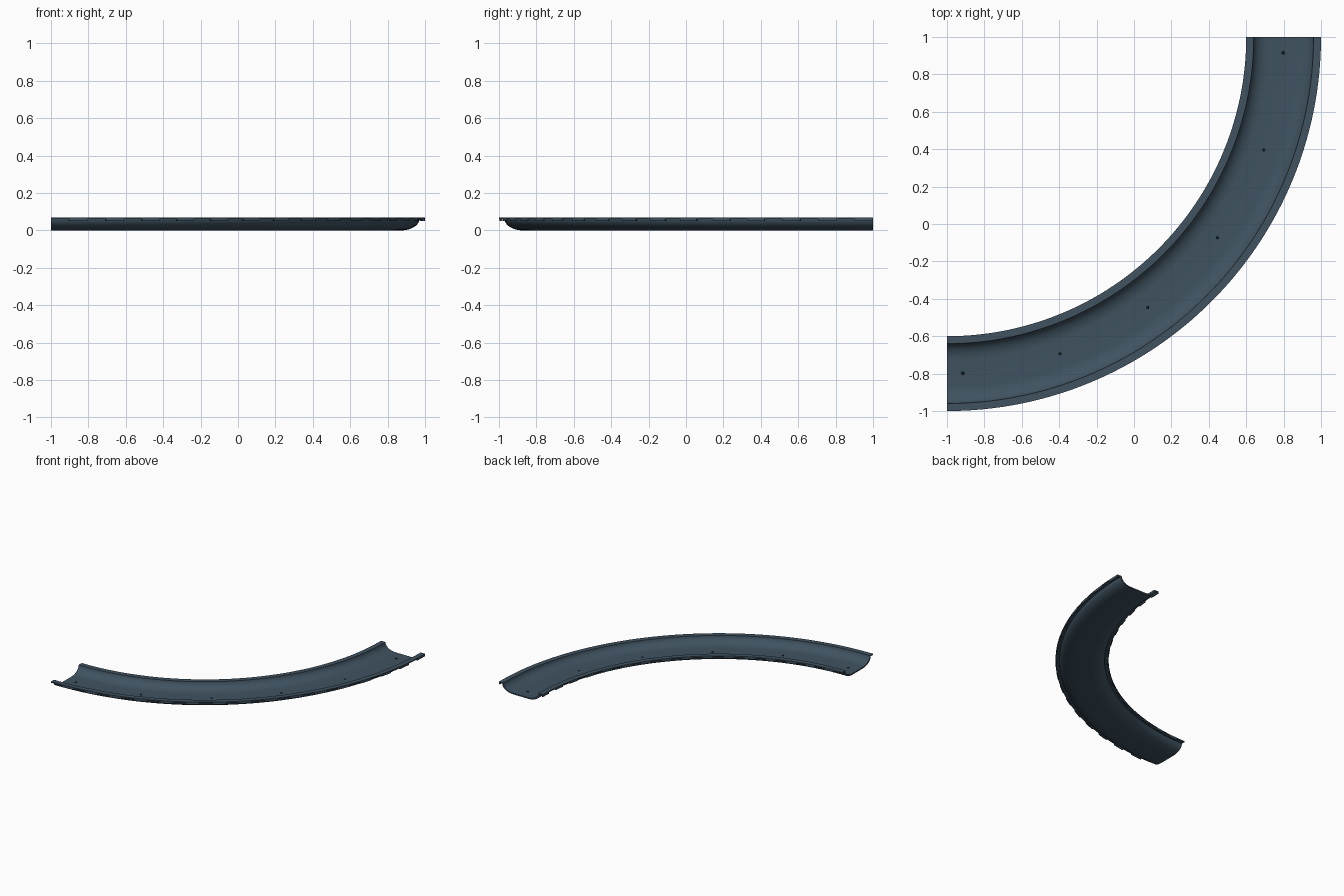
import bpy, bmesh, math

if "Cube" in bpy.data.objects:
    bpy.data.objects.remove(bpy.data.objects["Cube"])

CX, CY = -1.0, 1.0            # centre of the bend
R_IN, R_OUT, R_MID = 1.6, 2.0, 1.8
H = 0.07
CELLS = 16                    # tooth and gap pairs along the bend
CELL = math.pi / 2 / CELLS
START = -math.pi / 2


def material(name, rgb):
    m = bpy.data.materials.new(name)
    m.diffuse_color = (*rgb, 1)
    m.use_nodes = True
    m.node_tree.nodes["Principled BSDF"].inputs["Base Color"].default_value = m.diffuse_color
    return m


slate = material("slate blue", (0.05, 0.085, 0.117))
dark = material("dark screw", (0.008, 0.014, 0.02))


def sweep(bm, profile, a0, a1, steps):
    """Sweep a closed (radius, z) profile around the bend, with end caps."""
    rings = []
    for i in range(steps + 1):
        a = a0 + (a1 - a0) * i / steps
        rings.append([bm.verts.new((CX + r * math.cos(a), CY + r * math.sin(a), z))
                      for r, z in profile])
    n = len(profile)
    for p, q in zip(rings, rings[1:]):
        for j in range(n):
            k = (j + 1) % n
            bm.faces.new((p[j], p[k], q[k], q[j]))
    bm.faces.new(rings[0][::-1])
    bm.faces.new(rings[-1])


def finish(bm, name, mat, smooth=False):
    bmesh.ops.recalc_face_normals(bm, faces=bm.faces)
    me = bpy.data.meshes.new(name)
    bm.to_mesh(me)
    bm.free()
    ob = bpy.data.objects.new(name, me)
    bpy.context.collection.objects.link(ob)
    me.materials.append(mat)
    if smooth:
        bpy.ops.object.select_all(action='DESELECT')
        ob.select_set(True)
        bpy.context.view_layer.objects.active = ob
        bpy.ops.object.shade_smooth_by_angle(angle=math.radians(35))
    return ob


def wall(half_floor, half_top, z0, z1, n=8):
    """Quarter-ellipse side from floor to rim, as offsets from the middle."""
    return [(half_floor + (half_top - half_floor) * math.sin(t),
             z1 - (z1 - z0) * math.cos(t))
            for t in (math.pi / 2 * i / n for i in range(n + 1))]


# Trough: curved shell with a flat lip along both sides
inside = wall(0.07, 0.16, 0.01, H)
outside = wall(0.07, 0.17, 0.0, 0.061)
half = outside + [(0.2, 0.061), (0.2, H)] + inside[::-1]
n_out = len(outside) + 2
right_out, right_in = half[:n_out], half[n_out:]
offsets = ([(-x, z) for x, z in right_out[::-1]] + right_out
           + right_in + [(-x, z) for x, z in right_in[::-1]])
bm = bmesh.new()
sweep(bm, [(R_MID + x, z) for x, z in offsets], START, 0, CELLS * 4)
finish(bm, "curved_trough", slate, True)

# Hanging teeth under the outer edge of each lip
for name, r0, r1 in (("outer_teeth", R_OUT - 0.009, R_OUT),
                     ("inner_teeth", R_IN, R_IN + 0.009)):
    bm = bmesh.new()
    for i in range(CELLS):
        a = START + CELL * (i + 0.5)
        sweep(bm, [(r0, 0.05), (r1, 0.05), (r1, 0.062), (r0, 0.062)],
              a, a + CELL / 2, 2)
    finish(bm, name, slate)

# Row of small screw heads along the floor
bm = bmesh.new()
for i in range(6):
    a = START + math.radians(2.7 + i * 84.6 / 5)
    made = bmesh.ops.create_cone(bm, cap_ends=True, segments=12,
                                 radius1=0.009, radius2=0.008, depth=0.004)
    bmesh.ops.translate(bm, verts=made["verts"],
                        vec=(CX + R_MID * math.cos(a), CY + R_MID * math.sin(a), 0.011))
finish(bm, "floor_screws", dark)
